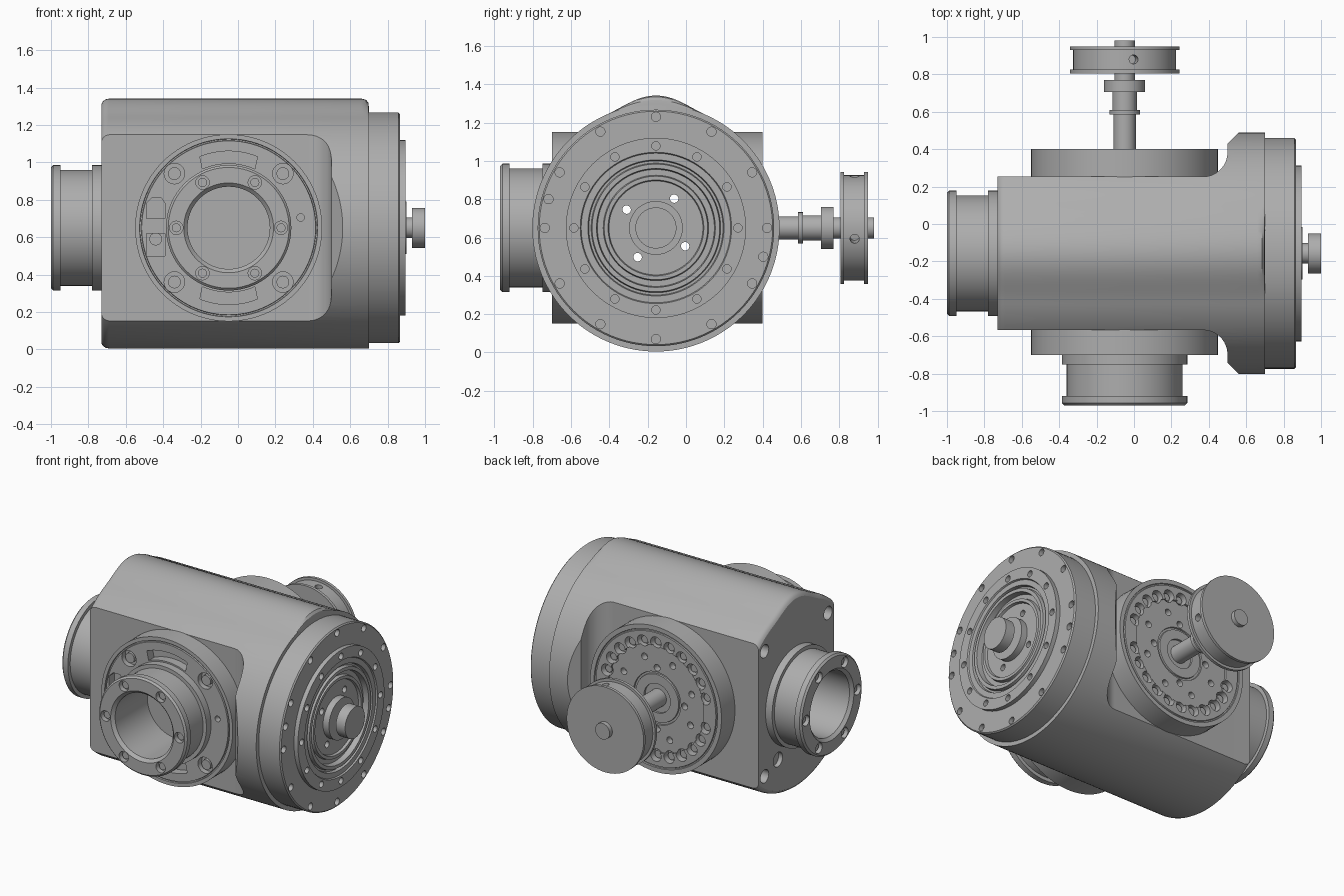
import bpy, bmesh
from math import pi, sin, cos, radians
from mathutils import Vector, Matrix

if "Cube" in bpy.data.objects:
    bpy.data.objects.remove(bpy.data.objects["Cube"], do_unlink=True)

GREY = (0.42, 0.42, 0.42, 1)
mat = bpy.data.materials.new("machined_grey")
mat.use_nodes = True
mat.diffuse_color = GREY
mat.node_tree.nodes["Principled BSDF"].inputs["Base Color"].default_value = GREY

CX, CY, CZ = -0.05, -0.157, 0.65


def frame(d, origin, up=(0, 0, 1)):
    """Local z runs along d, local y along up."""
    d, up = Vector(d).normalized(), Vector(up)
    m = Matrix((up.cross(d), up, d)).transposed().to_4x4()
    return Matrix.Translation(origin) @ m


FRONT = frame((0, -1, 0), (CX, 0, CZ))
BACK = frame((0, 1, 0), (CX, 0, CZ))
RIGHT = frame((1, 0, 0), (0, CY, CZ))
LEFT = frame((-1, 0, 0), (0, CY, CZ))


def finish(name, bm, m=Matrix()):
    bmesh.ops.recalc_face_normals(bm, faces=bm.faces)
    bm.transform(m)
    me = bpy.data.meshes.new(name)
    bm.to_mesh(me)
    bm.free()
    me.materials.append(mat)
    ob = bpy.data.objects.new(name, me)
    bpy.context.collection.objects.link(ob)
    return ob


def skin(bm, rings, closed=False):
    n = max(len(r) for r in rings)
    pairs = list(zip(rings, rings[1:])) + ([(rings[-1], rings[0])] if closed else [])
    for a, b in pairs:
        for i in range(n):
            j = (i + 1) % n
            quad = [a[i % len(a)], a[j % len(a)], b[j % len(b)], b[i % len(b)]]
            quad = list(dict.fromkeys(quad))
            if len(quad) > 2:
                bm.faces.new(quad)


def lathe(name, profile, m, closed=False, n=96):
    bm = bmesh.new()
    rings = []
    for t, r in profile:
        count = n if r > 0 else 1
        rings.append([bm.verts.new((r * cos(2 * pi * i / n), r * sin(2 * pi * i / n), t))
                      for i in range(count)])
    skin(bm, rings, closed)
    return finish(name, bm, m)


def prisms(name, outlines, t0, t1, m):
    bm = bmesh.new()
    for pts in outlines:
        a, b = ([bm.verts.new((x, y, t)) for x, y in pts] for t in (t0, t1))
        skin(bm, [a, b])
        bm.faces.new(a)
        bm.faces.new(b)
    return finish(name, bm, m)


def polar(r, deg):
    return r * cos(radians(deg)), r * sin(radians(deg))


def circles(centres, r, n=20):
    return [[(x + r * cos(2 * pi * i / n), y + r * sin(2 * pi * i / n)) for i in range(n)]
            for x, y in centres]


def bolt_circle(r, count, start=0):
    return [polar(r, start + 360 * i / count) for i in range(count)]


def cut(ob, *cutters):
    bpy.context.view_layer.objects.active = ob
    for c in cutters:
        c.hide_render = True
        mod = ob.modifiers.new("cut", "BOOLEAN")
        mod.operation, mod.solver, mod.object = "DIFFERENCE", "EXACT", c
        bpy.ops.object.modifier_apply(modifier=mod.name)
        bpy.data.objects.remove(c, do_unlink=True)


# Housing: round section with a ridge along the top, softened at its ends
def section(bm, x, scale, ridge, n=144):
    ring = []
    for i in range(n):
        a = 2 * pi * i / n
        off = min(abs(a - pi / 2) / radians(24), 1)
        r = (0.645 + 0.046 * ridge * (1 + cos(pi * off)) / 2) * scale
        ring.append(bm.verts.new((r * cos(a), r * sin(a), x)))
    return ring


bm = bmesh.new()
rings = [section(bm, *s) for s in ((-.73, .96, 1), (-.722, .98, 1), (-.708, .994, 1), (-.69, 1, 1),
                                   (.66, 1, 1), (.685, 1, .85), (.697, 1, .5), (.7, 1, 0))]
skin(bm, rings)
bm.faces.new(rings[0])
bm.faces.new(rings[-1])
housing = finish("housing", bm, RIGHT)

# Flat sides with a filleted shoulder
side = [(-.8, .41), (.37, .41)]
side += [(.37 + .13 * sin(radians(a)), .54 - .13 * cos(radians(a))) for a in range(10, 91, 10)]
side += [(.5, .585), (.575, .66), (.575, .9), (-.8, .9)]
sides = [side, [(x, -y) for x, y in side]]
corners = [(sx * .345, sz * .43) for sx in (-1, 1) for sz in (-1, 1)]
cut(housing,
    prisms("side_cutter", sides, 0, 1.4, Matrix.Translation((0, CY, 0))),
    prisms("bore_cutter", circles([(0, 0)], .22, 64), -.9, .9, RIGHT),
    prisms("corner_hole_cutter", circles(corners, .045), .66, .8, LEFT),
    prisms("pocket_cutter", circles([(-.2, -.37)], .05), .7, .8, LEFT))

# Output flange with stepped rings and bolt holes
flange = lathe("output_flange", [
    (.7, 0), (.7, .617), (.857, .617), (.865, .609), (.865, .47), (.895, .47), (.895, .395),
    (.885, .39), (.885, .355), (.865, .35), (.865, .338), (.888, .333), (.888, .31), (.85, .305),
    (.85, .275), (.872, .27), (.872, .25), (.855, .245), (.855, 0)], RIGHT)
outer = bolt_circle(.58, 12) + [polar(.58, -15), polar(.58, 165)]
cut(flange,
    prisms("outer_hole_cutter", circles(outer, .024), .835, .95, RIGHT),
    prisms("inner_hole_cutter", circles(bolt_circle(.428, 12), .022), .86, .95, RIGHT),
    prisms("through_hole_cutter", circles(bolt_circle(.18, 4, 58), .022), .6, .95, RIGHT))
lathe("output_shaft", [(.84, 0), (.84, .14), (.9, .14), (.9, .055), (.93, .055), (.93, .107),
                       (1, .107), (1, 0)], RIGHT)

# Two identical hollow hubs
for label, m, base in (("front", FRONT, .70), ("left", LEFT, .73)):
    hub = lathe(label + "_hub", [(base + t, r) for t, r in (
        (-.02, .22), (-.02, .335), (.05, .335), (.05, .31), (.22, .31), (.22, .335), (.258, .335),
        (.27, .323), (.27, .24), (.25, .22))], m, closed=True)
    spots = bolt_circle(.28, 6)
    cut(hub, prisms("bolt_pocket_cutter", circles(spots, .036), base + .235, base + .3, m))
    prisms(label + "_hub_bolts", circles(spots, .024), base + .22, base + .25, m)

# Front mounting disc with slots, bolts and a side pocket
front = lathe("front_disc", [(.6, 0), (.6, .22), (.7, .22), (.7, .465), (.69, .467), (.69, .474),
                             (.7, .476), (.7, .5), (.53, .5), (.53, 0)], FRONT)
slots = [[polar(.41, s + a) for a in range(-22, 23, 4)] + [polar(.425 - .08, s + a)
         for a in range(24, -25, -4)] for s in (90, 270)]
pockets = [[(-.44, .05), (-.34, .05), (-.34, .13), (-.36, .16), (-.41, .16), (-.44, .13)],
           [(-.44, -.15), (-.34, -.15), (-.34, -.03), (-.44, -.03)]]
diagonal = bolt_circle(.41, 4, 45)
cut(front,
    prisms("slot_cutter", slots + pockets, .64, .8, FRONT),
    prisms("bolt_pocket_cutter", circles(diagonal, .055), .66, .8, FRONT),
    prisms("pin_hole_cutter", circles([(.385, .055)], .02), .66, .8, FRONT))
prisms("front_disc_bolts", circles(diagonal + [(-.39, -.06)], .034), .62, .69, FRONT)

# Back disc with scalloped bolt pockets
back = lathe("back_disc", [(.2, 0), (.2, .5), (.4, .5), (.4, .47), (.393, .467), (.393, .46),
                           (.4, .457), (.4, .365), (.385, .365), (.385, .18), (.375, .178),
                           (.375, .165), (.385, .163), (.385, .1), (.37, .1), (.37, 0)], BACK)
ring = [p for i, p in enumerate(bolt_circle(.388, 24)) if i not in (0, 12)]
holes = bolt_circle(.28, 8, 20) + bolt_circle(.21, 4, 0)
cut(back,
    prisms("scallop_cutter", circles(ring, .04), .35, .5, BACK),
    prisms("hole_cutter", circles(holes, .023), .34, .5, BACK))
prisms("back_disc_bolts", circles(ring, .025), .33, .375, BACK)

# Back shaft and pulley
lathe("back_shaft", [(.3, 0), (.3, .06), (.585, .06), (.585, .082), (.61, .082), (.61, .066),
                     (.705, .066), (.705, .11), (.77, .11), (.77, .055), (.98, .055), (.98, 0)],
      BACK, n=48)
pulley = lathe("pulley", [(.805, 0), (.805, .293), (.825, .293), (.825, .275), (.93, .275),
                          (.93, .293), (.95, .293), (.95, 0)], BACK)
for angle in (80, -12):
    x, z = polar(1, angle)
    m = frame((x, 0, z), (CX, .88, CZ), (0, 1, 0))
    cut(pulley, prisms("set_screw_cutter", circles([(0, 0)], .024), .2, .4, m))

# Smooth curved surfaces, crisp edges
bpy.ops.object.select_all(action="DESELECT")
for ob in bpy.context.collection.objects:
    if ob.type == "MESH":
        ob.select_set(True)
        bpy.context.view_layer.objects.active = ob
bpy.ops.object.shade_smooth_by_angle(angle=radians(28))
